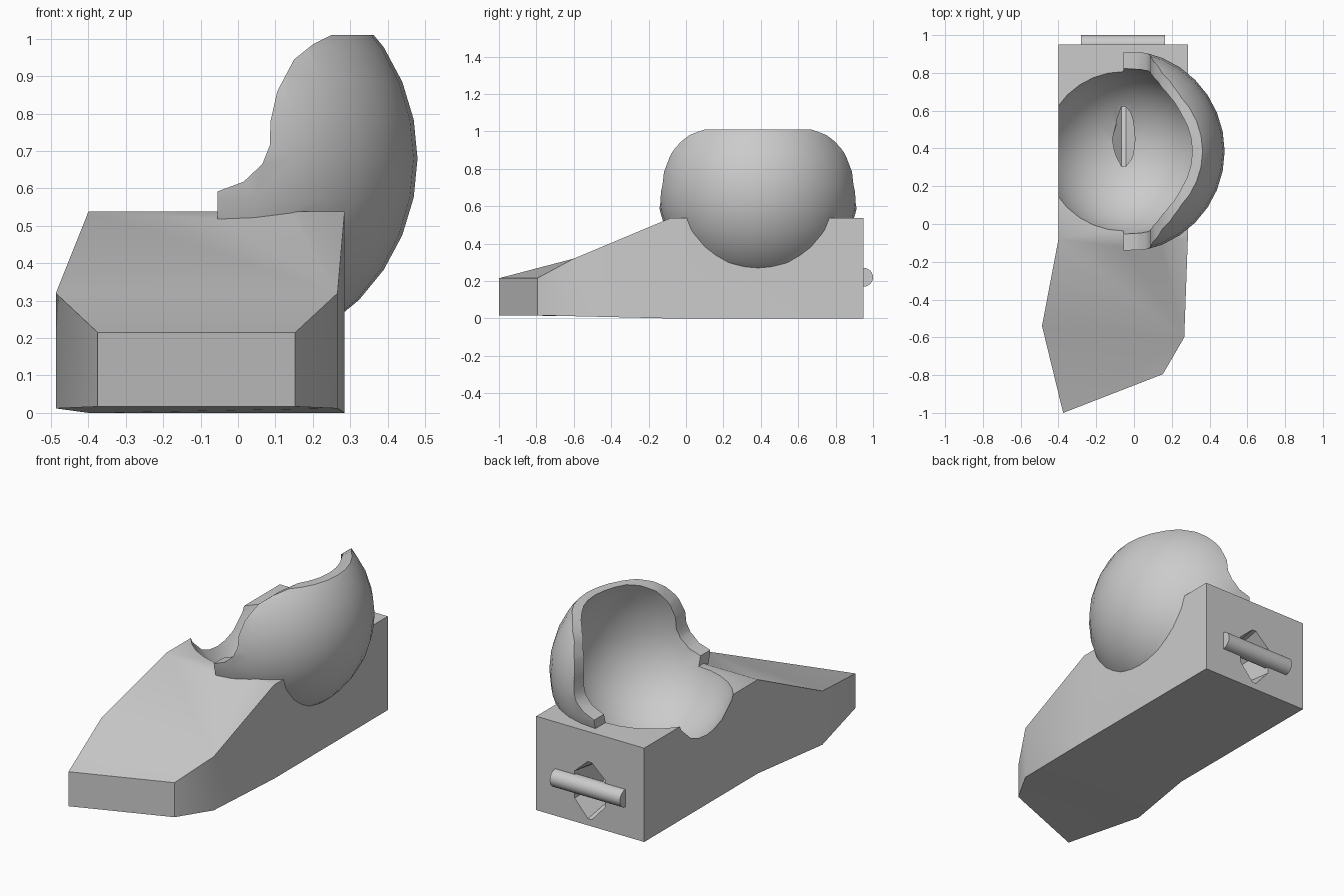
import bpy, bmesh
from mathutils import Matrix, Vector

if "Cube" in bpy.data.objects:
    bpy.data.objects.remove(bpy.data.objects["Cube"], do_unlink=True)

CENTRE = Vector((-0.055, 0.385, 0.68))

grey = bpy.data.materials.new("plain_grey")
grey.use_nodes = True
colour = (0.6, 0.6, 0.6, 1)
grey.diffuse_color = colour
grey.node_tree.nodes["Principled BSDF"].inputs["Base Color"].default_value = colour


def finish(name, bm):
    bmesh.ops.recalc_face_normals(bm, faces=bm.faces)
    mesh = bpy.data.meshes.new(name)
    bm.to_mesh(mesh)
    bm.free()
    mesh.materials.append(grey)
    obj = bpy.data.objects.new(name, mesh)
    bpy.context.collection.objects.link(obj)
    return obj


def loft(name, rings):
    """Solid skinned through rings of equal point count, capped at both ends."""
    bm = bmesh.new()
    loops = [[bm.verts.new(p) for p in ring] for ring in rings]
    for a, b in zip(loops, loops[1:]):
        for i in range(len(a)):
            j = (i + 1) % len(a)
            bm.faces.new((a[i], a[j], b[j], b[i]))
    bm.faces.new(loops[0])
    bm.faces.new(loops[-1])
    return finish(name, bm)


def ball(name, radius, stretch=1.0):
    """Sphere whose upper half may be stretched upwards."""
    bm = bmesh.new()
    bmesh.ops.create_uvsphere(bm, u_segments=32, v_segments=16, radius=radius)
    for v in bm.verts:
        if v.co.z > 0:
            v.co.z *= stretch
        v.co += CENTRE
    return finish(name, bm)


def boolean(target, tool, operation):
    mod = target.modifiers.new(operation, "BOOLEAN")
    mod.operation, mod.solver, mod.object = operation, "EXACT", tool
    bpy.context.view_layer.objects.active = target
    bpy.ops.object.modifier_apply(modifier=mod.name)
    bpy.data.objects.remove(tool, do_unlink=True)


def smooth(obj):
    bpy.ops.object.select_all(action="DESELECT")
    obj.select_set(True)
    bpy.context.view_layer.objects.active = obj
    bpy.ops.object.shade_smooth_by_angle(angle=0.5)


# Wedge block: left and right edge points, top height, bottom height
stations = [
    ((-0.4, 0.95), (0.285, 0.95), 0.538, 0),
    ((-0.4, -0.08), (0.285, -0.08), 0.538, 0),
    ((-0.487, -0.54), (0.266, -0.6), 0.32, 0.012),
    ((-0.375, -1.0), (0.153, -0.795), 0.215, 0.017),
]
block = loft("wedge_block", [
    [(*l, lo), (*r, lo), (*r, hi), (*l, hi)] for l, r, hi, lo in stations])

# Curved shell: sphere trimmed by a side profile
profile = [(-0.055, 0.1), (-0.055, 0.592), (0.015, 0.618), (0.065, 0.665),
           (0.085, 0.715), (0.087, 0.78), (0.105, 0.86), (0.15, 0.945),
           (0.2, 0.985), (0.25, 1.01), (0.6, 1.01), (0.6, 0.1)]
shell = ball("shell", 0.535)
trim = loft("shell_trim", [[(x, y, z) for x, z in profile] for y in (-0.4, 1.2)])
boolean(shell, trim, "INTERSECT")
boolean(block, shell, "UNION")

# Round cavity through block and shell
boolean(block, ball("cavity", 0.447, 1.28), "DIFFERENCE")


# Tapered six-sided hole from the back into the cavity
def hole_ring(y, w, top, side_top, side_low, low):
    n = 0.012
    pts = [(-n, top), (n, top), (w, side_top), (w, side_low),
           (n, low), (-n, low), (-w, side_low), (-w, side_top)]
    return [(CENTRE.x + x, y, z) for x, z in pts]


hole = loft("back_hole", [hole_ring(1.0, 0.1, 0.375, 0.295, 0.13, 0.03),
                          hole_ring(0.29, 0.05, 0.238, 0.225, 0.18, 0.15)])
boolean(block, hole, "DIFFERENCE")
block.name = "wedge_block_with_cup"
smooth(block)

# Cross bar over the back hole
bm = bmesh.new()
bmesh.ops.create_cone(bm, cap_ends=True, segments=24, radius1=0.05, radius2=0.05,
                      depth=0.445,
                      matrix=Matrix.Translation((-0.058, 0.95, 0.22))
                      @ Matrix.Rotation(1.5708, 4, "Y"))
smooth(finish("cross_bar", bm))
